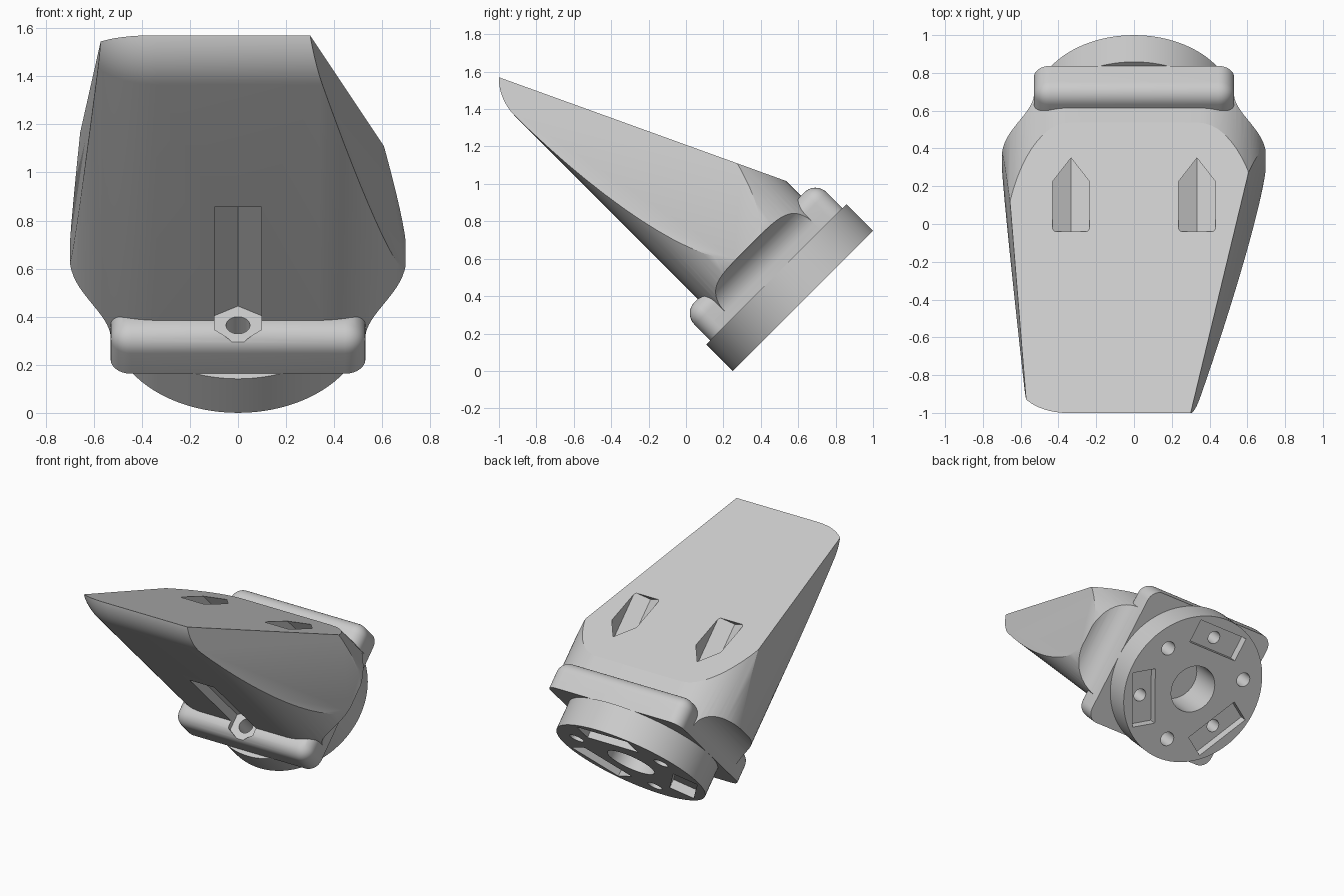
import bpy, bmesh
from math import pi, sin, cos, radians
from mathutils import Vector, Matrix

cube = bpy.data.objects.get("Cube")
if cube:
    bpy.data.objects.remove(cube)

grey = bpy.data.materials.new("plain_grey")
grey.use_nodes = True
grey.diffuse_color = (0.6, 0.6, 0.6, 1)
grey.node_tree.nodes["Principled BSDF"].inputs["Base Color"].default_value = (0.6, 0.6, 0.6, 1)

# Parts are built upright, then the whole assembly leans 45 degrees
LEAN = Matrix.Translation((0, 0.625, 0.375)) @ Matrix.Rotation(pi / 4, 4, 'X')
BOLT_R = 0.375


def prism(bm, points, vec):
    """Extrude a closed outline along a vector."""
    face = bm.faces.new([bm.verts.new(p) for p in points])
    out = bmesh.ops.extrude_face_region(bm, geom=[face], use_keep_orig=True)
    verts = [g for g in out["geom"] if isinstance(g, bmesh.types.BMVert)]
    bmesh.ops.translate(bm, verts=verts, vec=vec)


def ngon(cx, cy, r, z, n, turn=0.0):
    return [(cx + r * cos(turn + 2 * pi * i / n), cy + r * sin(turn + 2 * pi * i / n), z)
            for i in range(n)]


def polar(deg, r=BOLT_R):
    return r * cos(radians(deg)), r * sin(radians(deg))


def make(name, bm):
    bmesh.ops.recalc_face_normals(bm, faces=bm.faces[:])
    mesh = bpy.data.meshes.new(name)
    bm.to_mesh(mesh)
    bm.free()
    obj = bpy.data.objects.new(name, mesh)
    bpy.context.collection.objects.link(obj)
    obj.matrix_world = LEAN
    return obj


def cutter(name, bm):
    obj = make(name, bm)
    obj.hide_render = True
    return obj


def slice_off(bm, co, no):
    """Cut away everything past a plane and cap the opening."""
    geom = bm.verts[:] + bm.edges[:] + bm.faces[:]
    bmesh.ops.bisect_plane(bm, geom=geom, plane_co=co, plane_no=no, clear_outer=True)
    rim = [e for e in bm.edges if e.is_boundary]
    bmesh.ops.holes_fill(bm, edges=rim, sides=0)


# Wedge body: rounded slab whose lower face bends in at the tip
def section(n, shift):
    pts = []
    for sx, sy, start in ((1, 1, 0), (-1, 1, 90), (-1, -1, 180), (1, -1, 270)):
        for i in range(17):
            a = radians(start + 90 * i / 16)
            pts.append((sx * 0.34 + 0.36 * cos(a), sy * 0.03 + 0.36 * sin(a) + shift, n))
    return pts


bm = bmesh.new()
stations = [(0.2, 0)] + [(1.79 + 0.29 * sin(radians(t)), 0.29 * (1 - cos(radians(t))))
                         for t in range(0, 55, 6)]
rings = [[bm.verts.new(p) for p in section(*s)] for s in stations]
for a, b in zip(rings, rings[1:]):
    for i in range(len(a)):
        j = (i + 1) % len(a)
        bm.faces.new((a[i], a[j], b[j], b[i]))
bm.faces.new(rings[0])
bm.faces.new(rings[-1])
bmesh.ops.recalc_face_normals(bm, faces=bm.faces[:])
slice_off(bm, Vector((0, -0.304, 1.994)), Vector((0, 1.492, 0.70)).normalized())
slice_off(bm, Vector((0.30, 0, 1.994)), Vector((1, 0, 0.25)).normalized())
slice_off(bm, Vector((-0.575, 0, 1.88)), Vector((-1, 0, 0.0845)).normalized())
body = make("wedge_body", bm)

# Mounting disc
bm = bmesh.new()
prism(bm, ngon(0, 0, 0.53, 0, 96), (0, 0, 0.2))
disc = make("mounting_disc", bm)

# Flange plate with rounded corners
bm = bmesh.new()
outline = []
for sx, sy, start in ((1, 1, 0), (-1, 1, 90), (-1, -1, 180), (1, -1, 270)):
    for i in range(9):
        a = radians(start + 90 * i / 8)
        outline.append((sx * 0.44 + 0.09 * cos(a), sy * 0.41 + 0.09 * sin(a), 0.2))
prism(bm, outline, (0, 0, 0.06))
plate = make("flange_plate", bm)


# Flange ridges on the lower and upper sides of the body
def ridge(name, side, round_inner):
    bm = bmesh.new()
    u0, u1 = side * 0.318, side * 0.5
    prism(bm, [(-0.53, u0, 0.2), (0.53, u0, 0.2), (0.53, u1, 0.2), (-0.53, u1, 0.2)], (0, 0, 0.205))
    bmesh.ops.recalc_face_normals(bm, faces=bm.faces[:])
    picked = []
    for e in bm.edges:
        mid = (e.verts[0].co + e.verts[1].co) / 2
        outer = abs(mid.y) > 0.49
        inner = abs(mid.y) < 0.33
        top = mid.z > 0.4
        upright = 0.25 < mid.z < 0.35
        if (top and (round_inner or not inner)) or (upright and outer):
            picked.append(e)
    bmesh.ops.bevel(bm, geom=picked, offset=0.085, segments=8, profile=0.5, affect='EDGES')
    return make(name, bm)


lower_ridge = ridge("lower_flange_ridge", -1, True)
upper_ridge = ridge("upper_flange_ridge", 1, False)

# Cutter for the concave scoops along both sides
bm = bmesh.new()
for s in (1, -1):
    pts = [(0.9, 0.41), (0.9, 0.1), (0.53, 0.1)]
    for i in range(17):
        a = pi / 2 * i / 16
        pts.append((0.705 - 0.175 * cos(a), 0.25 + 0.16 * sin(a)))
    prism(bm, [(s * x, -0.6, n) for x, n in pts], (0, 1.2, 0))
scoops = cutter("side_scoop_cutter", bm)

# Cutter for the three hexagonal nut channels
bm = bmesh.new()
for deg in (30, 150, 270):
    x, u = polar(deg, 0.385)
    prism(bm, ngon(x, u, 0.113, 0.37, 6, pi / 2), (0, 0, 0.70))
channels = cutter("nut_channel_cutter", bm)

# Cutter for the centre bore, bolt holes and blind holes
bm = bmesh.new()
prism(bm, ngon(0, 0, 0.167, -0.1, 48), (0, 0, 0.37))
for deg in (30, 150, 270):
    x, u = polar(deg, 0.385)
    prism(bm, ngon(x, u, 0.05, -0.1, 24), (0, 0, 0.55))
for deg in (90, 210, 330):
    prism(bm, ngon(*polar(deg), 0.045, -0.1, 24), (0, 0, 0.32))
bores = cutter("bore_cutter", bm)

# Cutter for the rectangular pockets in the disc's underside
bm = bmesh.new()
for deg in (90, 210, 330):
    a = radians(deg)
    out, side = Vector((cos(a), sin(a), 0)), Vector((-sin(a), cos(a), 0))
    mid = out * BOLT_R + Vector((0, 0, -0.05))
    prism(bm, [mid + out * p * 0.085 + side * q * 0.2
               for p, q in ((-1, -1), (1, -1), (1, 1), (-1, 1))], (0, 0, 0.11))
pockets = cutter("pocket_cutter", bm)

# Carve the parts, then drop the cutters
jobs = {
    body: (scoops, channels, bores),
    disc: (pockets, bores),
    plate: (bores,),
    lower_ridge: (channels, bores),
    upper_ridge: (channels, bores),
}
for obj, tools in jobs.items():
    for tool in tools:
        mod = obj.modifiers.new("cut", 'BOOLEAN')
        mod.operation = 'DIFFERENCE'
        mod.solver = 'EXACT'
        mod.object = tool
bpy.context.view_layer.update()
graph = bpy.context.evaluated_depsgraph_get()
carved = {obj: bpy.data.meshes.new_from_object(obj.evaluated_get(graph)) for obj in jobs}
for obj, mesh in carved.items():
    obj.modifiers.clear()
    obj.data = mesh
    mesh.name = obj.name
    mesh.materials.clear()
    mesh.materials.append(grey)
for tool in (scoops, channels, bores, pockets):
    bpy.data.objects.remove(tool)

# Smooth the rounded surfaces while keeping edges sharp
bpy.ops.object.select_all(action='DESELECT')
for obj in jobs:
    obj.select_set(True)
bpy.context.view_layer.objects.active = body
bpy.ops.object.shade_smooth_by_angle(angle=radians(25))
